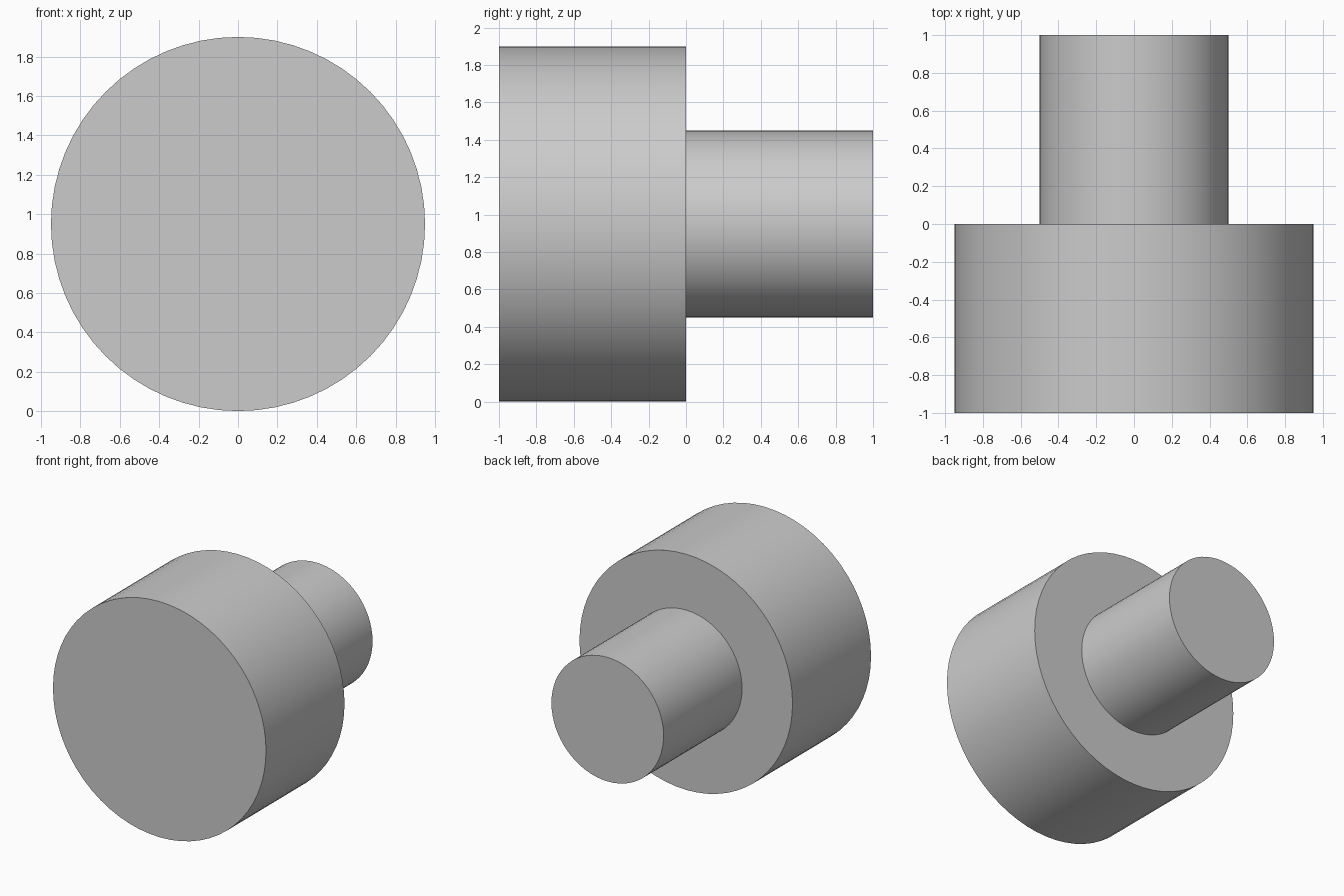
import bpy
import bmesh
import math
from mathutils import Matrix

cube = bpy.data.objects.get("Cube")
if cube:
    bpy.data.objects.remove(cube, do_unlink=True)

SEGMENTS = 64
AXIS_HEIGHT = 0.95

# Single plain grey
grey = bpy.data.materials.new("light_grey")
grey.use_nodes = True
colour = (0.6, 0.6, 0.6, 1)
grey.diffuse_color = colour
grey.node_tree.nodes["Principled BSDF"].inputs["Base Color"].default_value = colour


def lathe(name, profile):
    """Spin (radius, y) points around the horizontal y axis."""
    bm = bmesh.new()
    verts = [bm.verts.new((r, y, 0)) for r, y in profile]
    edges = [bm.edges.new(pair) for pair in zip(verts, verts[1:])]
    bmesh.ops.spin(bm, geom=verts + edges, cent=(0, 0, 0), axis=(0, 1, 0),
                   angle=math.tau, steps=SEGMENTS, use_duplicate=False)
    bmesh.ops.remove_doubles(bm, verts=bm.verts, dist=0.0001)
    bmesh.ops.recalc_face_normals(bm, faces=bm.faces)
    bmesh.ops.transform(bm, matrix=Matrix.Translation((0, 0, AXIS_HEIGHT)), verts=bm.verts)
    mesh = bpy.data.meshes.new(name)
    bm.to_mesh(mesh)
    bm.free()
    mesh.materials.append(grey)
    obj = bpy.data.objects.new(name, mesh)
    bpy.context.collection.objects.link(obj)
    bpy.ops.object.select_all(action="DESELECT")
    obj.select_set(True)
    bpy.context.view_layer.objects.active = obj
    bpy.ops.object.shade_smooth_by_angle(angle=math.radians(30))
    return obj


# Wide head at the front, stepping down to a narrow shaft at the back
lathe("stepped_shaft", [(0, -1), (0.95, -1), (0.95, 0), (0.5, 0), (0.5, 1), (0, 1)])
